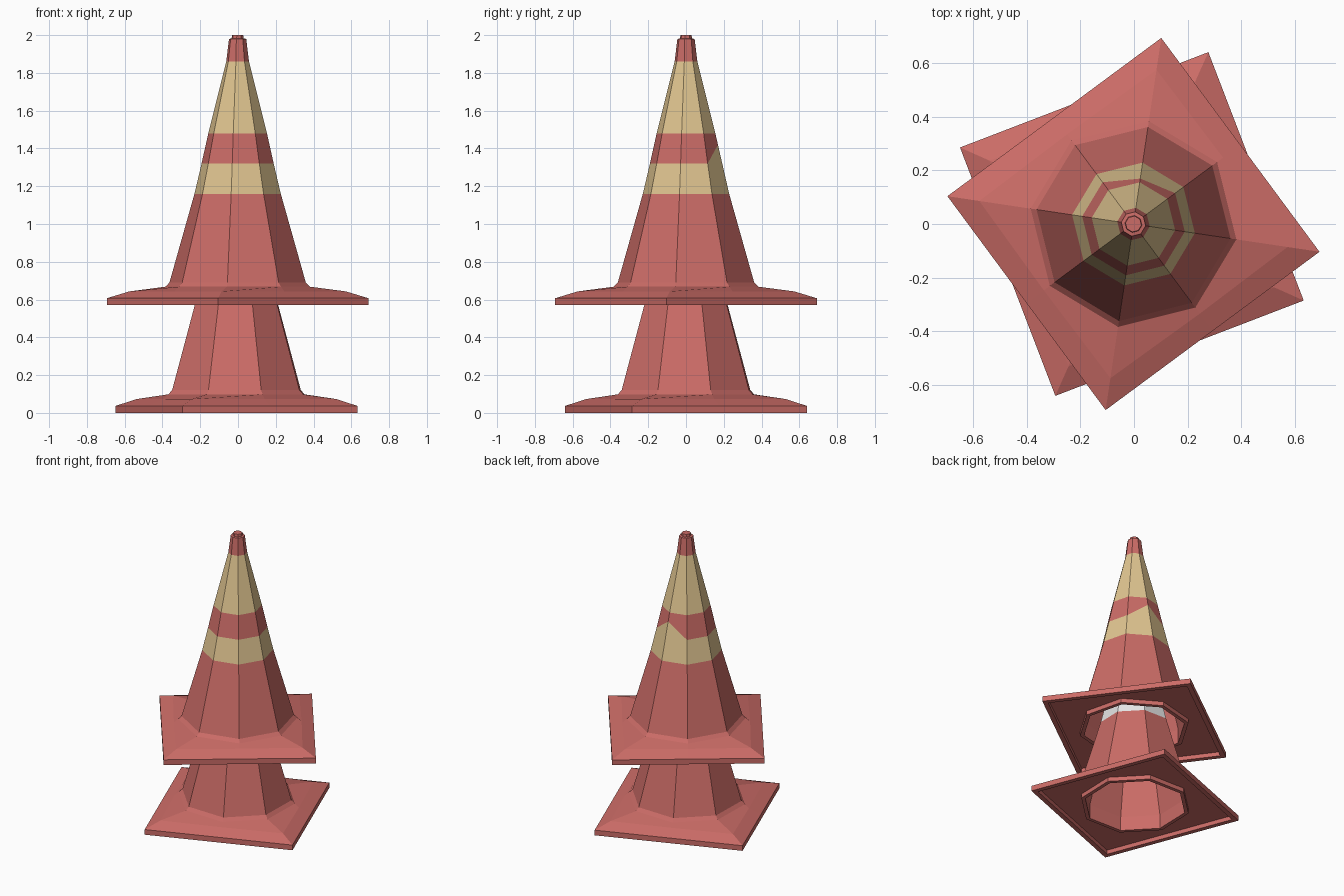
import bpy, bmesh, math

if "Cube" in bpy.data.objects:
    bpy.data.objects.remove(bpy.data.objects["Cube"])


def material(name, rgb):
    m = bpy.data.materials.new(name)
    m.diffuse_color = (*rgb, 1)
    m.use_nodes = True
    m.node_tree.nodes["Principled BSDF"].inputs["Base Color"].default_value = m.diffuse_color
    return m


red = material("faded_red", (0.60, 0.15, 0.135))
cream = material("cream_stripe", (0.745, 0.558, 0.28))
white = material("white_stripe", (0.8, 0.8, 0.8))

S = math.sqrt(0.5)
# Closed profile from inside tip, under the base, up the outside:
# (radius at square corners, radius at square side middles, height)
PROFILE = [
    (0.02, 0.02, 1.36), (0.335, 0.335, 0.10), (0.335, 0.335, 0.0),   # inner wall
    (0.362, 0.362, 0.0), (0.362, 0.362, 0.03),                       # rim round the opening
    (0.655, 0.655 * S, 0.03), (0.655, 0.655 * S, 0.0),               # recessed underside, lip
    (0.70, 0.70 * S, 0.0), (0.70, 0.70 * S, 0.037),                  # square slab edge
    (0.58, 0.415, 0.073), (0.387, 0.387, 0.098),                     # sloped top of base
    (0.365, 0.365, 0.12),
    (0.231, 0.231, 0.59), (0.193, 0.193, 0.75),                      # lower stripe
    (0.157, 0.157, 0.91), (0.061, 0.061, 1.29),                      # upper stripe
    (0.046, 0.046, 1.41), (0.032, 0.032, 1.412), (0.030, 0.030, 1.43),
]
STRIPES = (12, 14)   # profile steps that carry the stripe colour


def cone(name, x, z, turn, stripe, torn=False):
    bm = bmesh.new()
    rings = []
    for rc, rm, h in PROFILE:
        ring = []
        for k in range(8):
            a = math.radians(turn + 45 * k)
            r = rm if k % 2 else rc
            ring.append(bm.verts.new((r * math.cos(a), r * math.sin(a), h)))
        rings.append(ring)
    # one corner of the lower stripe rides up at the back
    if torn:
        v = rings[13][2]
        f = 0.171 / 0.193
        v.co = (v.co.x * f, v.co.y * f, 0.85)
    for i in range(len(rings) - 1):
        for k in range(8):
            n = (k + 1) % 8
            face = bm.faces.new((rings[i][k], rings[i][n], rings[i + 1][n], rings[i + 1][k]))
            face.material_index = 1 if i in STRIPES else 0
    bm.faces.new(rings[-1])
    bm.faces.new(rings[0][::-1])
    bmesh.ops.recalc_face_normals(bm, faces=bm.faces)
    me = bpy.data.meshes.new(name)
    bm.to_mesh(me)
    bm.free()
    me.materials.append(red)
    me.materials.append(stripe)
    ob = bpy.data.objects.new(name, me)
    ob.location = (x, 0, z)
    bpy.context.collection.objects.link(ob)


# Two stacked cones
cone("lower_cone", -0.008, 0.0, -24, white)
cone("upper_cone", -0.002, 0.57, -8.5, cream, torn=True)
